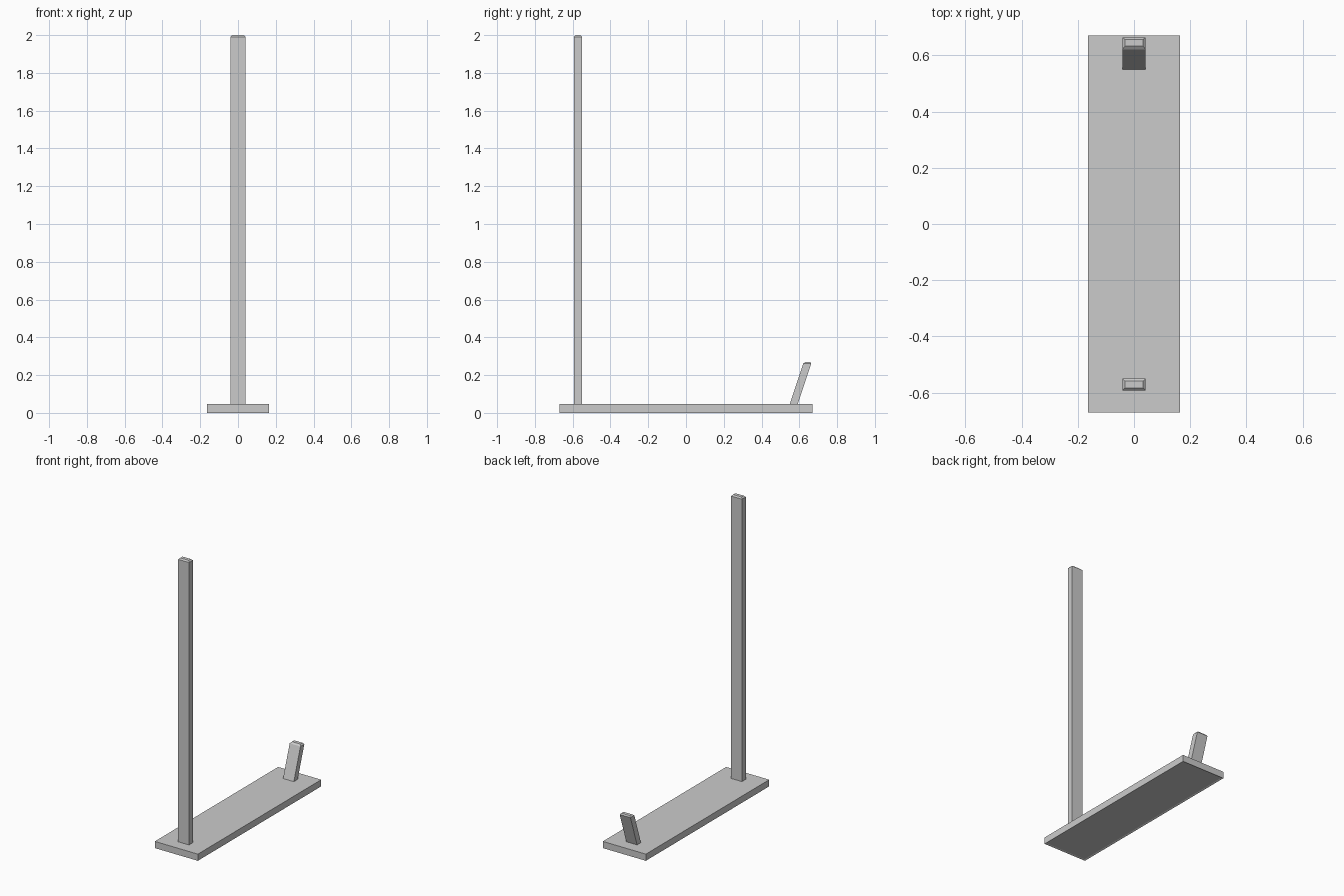
import bpy, bmesh
from mathutils import Vector

if "Cube" in bpy.data.objects:
    bpy.data.objects.remove(bpy.data.objects["Cube"])


def finish(name, bm):
    bmesh.ops.recalc_face_normals(bm, faces=bm.faces)
    mesh = bpy.data.meshes.new(name)
    bm.to_mesh(mesh)
    bm.free()
    obj = bpy.data.objects.new(name, mesh)
    bpy.context.collection.objects.link(obj)
    return obj


def box(center, size):
    bm = bmesh.new()
    bmesh.ops.create_cube(bm, size=1)
    for v in bm.verts:
        v.co = Vector(center) + v.co * Vector(size)
    return bm


def bar(name, y, z0, z1, lean=0.0, chamfer=0.009):
    """Flat bar with a chamfered top rim; lean slides its top along y."""
    bm = box((0, y, (z0 + z1) / 2), (0.082, 0.042, z1 - z0))
    rim = [e for e in bm.edges if all(v.co.z > z1 - 1e-4 for v in e.verts)]
    bmesh.ops.bevel(bm, geom=rim, offset=chamfer, segments=1, affect='EDGES')
    for v in bm.verts:
        v.co.y += lean * (v.co.z - z0) / (z1 - z0)
    return finish(name, bm)


# Base plate with a shallow recess underneath
TOP = 0.046
bm = box((0, 0, TOP / 2), (0.328, 1.342, TOP))
bottom = [f for f in bm.faces if f.calc_center_median().z < 1e-4]
bmesh.ops.inset_region(bm, faces=bottom, thickness=0.014, depth=0)
bmesh.ops.translate(bm, verts=bottom[0].verts, vec=(0, 0, 0.004))
finish("base_plate", bm)

# Tall upright and short leaning stop
bar("tall_post", -0.571, TOP, 2.0)
bar("leaning_stop", 0.570, TOP, 0.27, lean=0.075)
